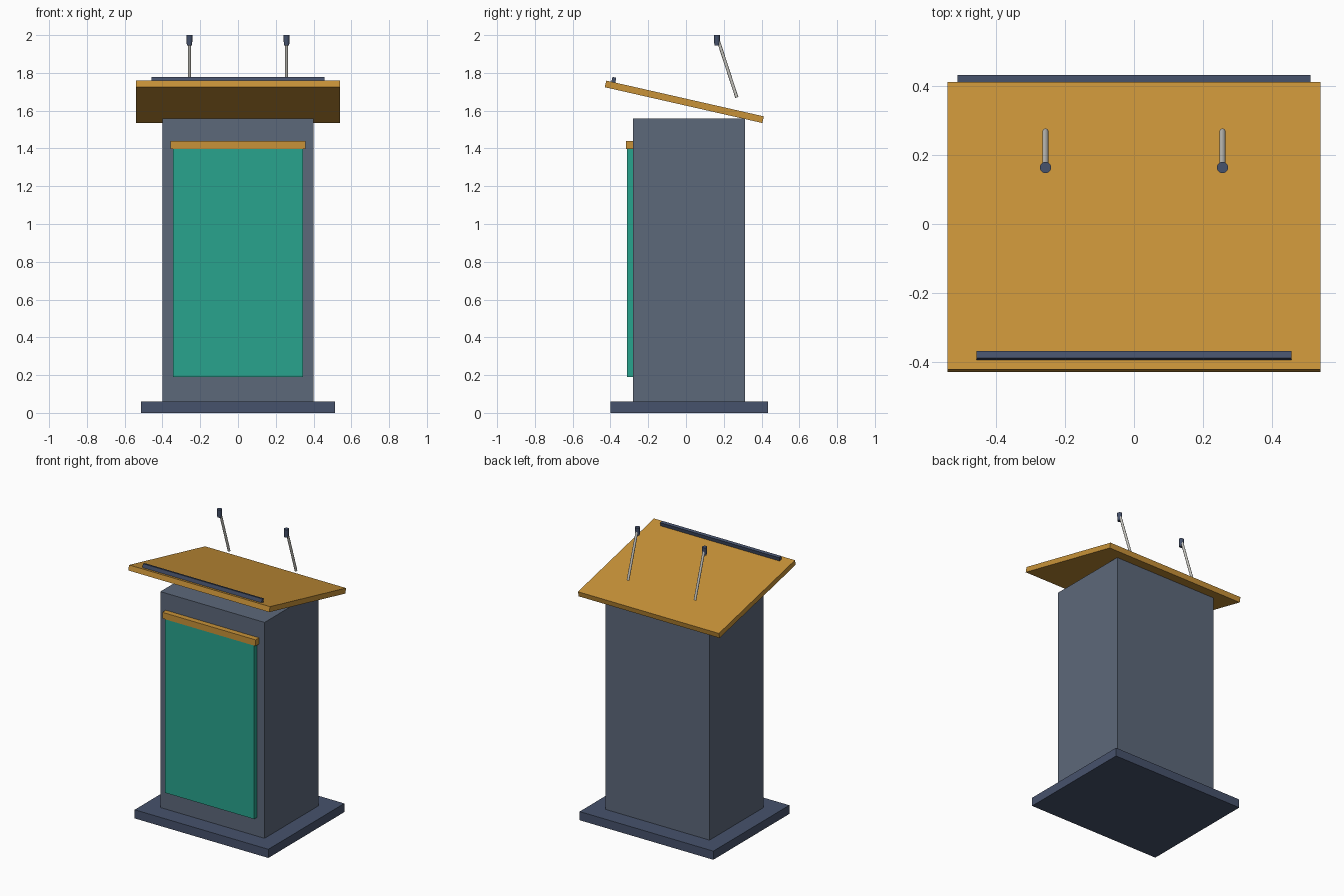
import bpy, math
from mathutils import Matrix, Vector

if "Cube" in bpy.data.objects:
    bpy.data.objects.remove(bpy.data.objects["Cube"])


def material(name, rgb):
    m = bpy.data.materials.new(name)
    m.diffuse_color = (*rgb, 1)
    m.use_nodes = True
    m.node_tree.nodes["Principled BSDF"].inputs["Base Color"].default_value = m.diffuse_color
    return m


SLATE = material("slate", (0.108, 0.138, 0.195))
NAVY = material("navy", (0.062, 0.085, 0.15))
TEAL = material("teal", (0.022, 0.37, 0.27))
WOOD = material("wood", (0.58, 0.29, 0.04))
METAL = material("metal", (0.55, 0.54, 0.5))


def box(name, lo, hi, mat, frame=Matrix()):
    lo, hi = Vector(lo), Vector(hi)
    bpy.ops.mesh.primitive_cube_add(size=1)
    ob = bpy.context.object
    ob.name = name
    ob.data.transform(frame @ Matrix.Translation((lo + hi) / 2) @ Matrix.Diagonal((*(hi - lo), 1)))
    ob.data.materials.append(mat)
    return ob


def rod(name, a, b, r1, r2, mat):
    a, b = Vector(a), Vector(b)
    bpy.ops.mesh.primitive_cone_add(vertices=16, radius1=r1, radius2=r2,
                                    depth=(b - a).length, location=(a + b) / 2)
    ob = bpy.context.object
    ob.name = name
    ob.rotation_euler = (b - a).to_track_quat('Z', 'Y').to_euler()
    ob.data.materials.append(mat)
    bpy.ops.object.shade_smooth_by_angle(angle=math.radians(40))
    return ob


# Base and cabinet
box("base_plinth", (-0.513, -0.40, 0), (0.513, 0.433, 0.06), NAVY)
box("cabinet_body", (-0.40, -0.28, 0.06), (0.40, 0.313, 1.558), SLATE)

# Front panel with wooden cap strip
box("front_panel", (-0.343, -0.312, 0.19), (0.343, -0.28, 1.40), TEAL)
box("panel_cap", (-0.358, -0.318, 1.397), (0.358, -0.28, 1.44), WOOD)

# Sloping desktop and paper ledge share one tilted frame
tilt = Matrix.Translation((0, -0.009, 1.647)) @ Matrix.Rotation(math.radians(-12.8), 4, 'X')
box("desktop", (-0.541, -0.4275, -0.018), (0.541, 0.4275, 0.018), WOOD, tilt)
box("paper_ledge", (-0.457, -0.400, 0.016), (0.457, -0.379, 0.044), NAVY, tilt)

# Pair of microphones
for side, x in (("left", -0.257), ("right", 0.257)):
    rod(side + "_mic_stem", (x, 0.269, 1.67), (x, 0.168, 1.98), 0.0085, 0.0085, METAL)
    rod(side + "_mic_head", (x, 0.164, 1.945), (x, 0.164, 2.0), 0.014, 0.0165, NAVY)
